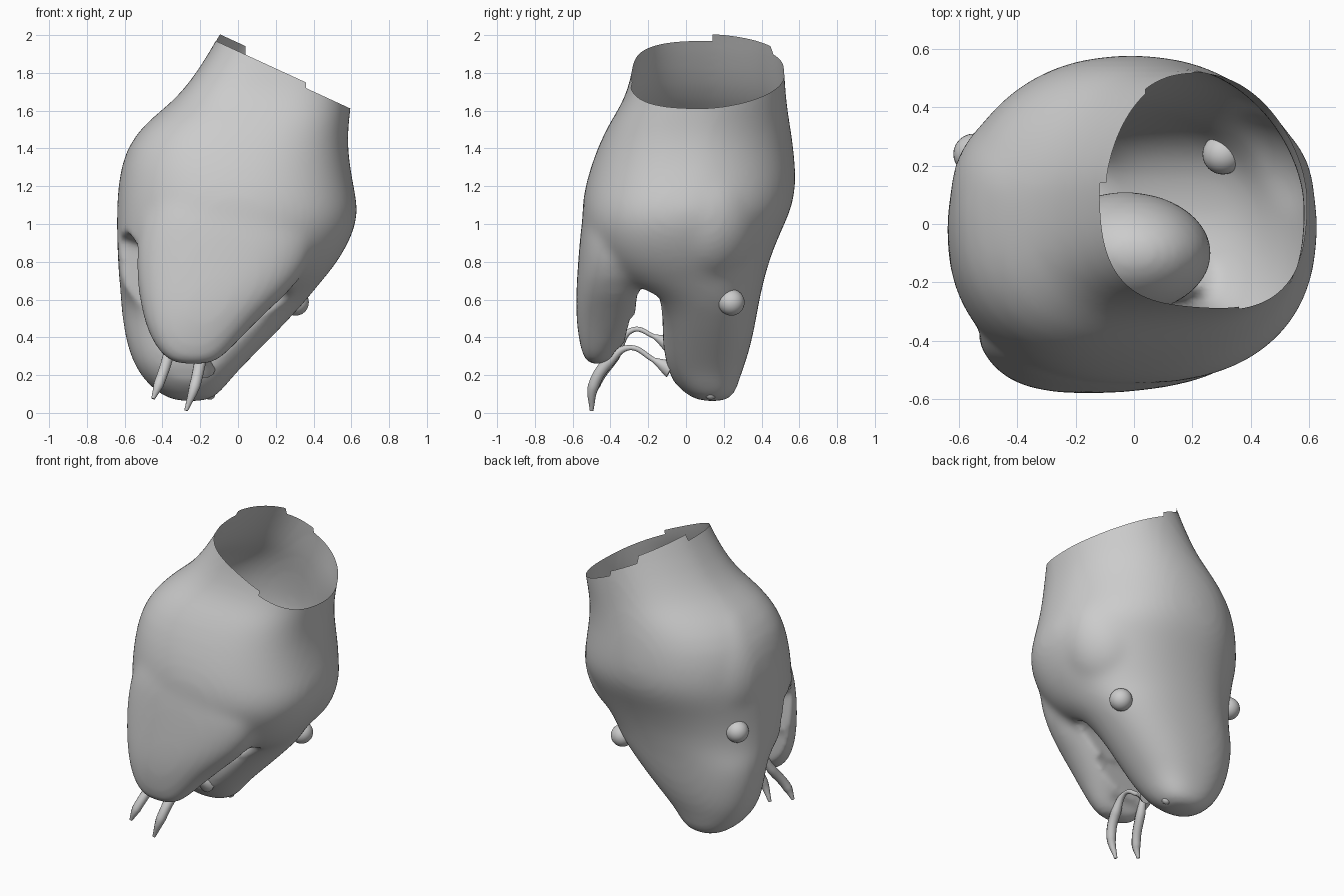
import bpy, bmesh
from math import cos, sin, pi
from mathutils import Vector, Matrix

if "Cube" in bpy.data.objects:
    bpy.data.objects.remove(bpy.data.objects["Cube"])

grey = bpy.data.materials.new("plain_grey")
grey.use_nodes = True
grey.diffuse_color = (0.6, 0.6, 0.6, 1)
grey.node_tree.nodes["Principled BSDF"].inputs["Base Color"].default_value = (0.6, 0.6, 0.6, 1)


def add_object(name, data):
    ob = bpy.data.objects.new(name, data)
    bpy.context.collection.objects.link(ob)
    return ob


def mesh_object(name, bm):
    bmesh.ops.recalc_face_normals(bm, faces=bm.faces[:])
    me = bpy.data.meshes.new(name)
    bm.to_mesh(me)
    bm.free()
    me.materials.append(grey)
    return add_object(name, me)


def bake(ob):
    """Replace an object by its evaluated mesh, without modifiers."""
    bpy.context.view_layer.update()
    dg = bpy.context.evaluated_depsgraph_get()
    me = bpy.data.meshes.new_from_object(ob.evaluated_get(dg))
    name = ob.name
    bpy.data.objects.remove(ob)
    if not me.materials:
        me.materials.append(grey)
    me.shade_smooth()
    return add_object(name, me)


def skin(bm, rings):
    """Closed loft through rings of equal point count."""
    loops = [[bm.verts.new(p) for p in ring] for ring in rings]
    n = len(loops[0])
    for a, b in zip(loops, loops[1:]):
        for i in range(n):
            j = (i + 1) % n
            bm.faces.new((a[i], a[j], b[j], b[i]))
    bm.faces.new(loops[0])
    bm.faces.new(loops[-1])


def ramp(v, low, high):
    return min(max((v - low) / (high - low), 0), 1)


def oval(z, x0, x1, y0, y1, n=32):
    """Level section: squarer at the front, more ridged at the back with height."""
    def sp(v, power):
        return abs(v) ** power * (1 if v > 0 else -1)
    front = .84 - .12 * ramp(z, 1.2, 1.6)
    back = .85 + .42 * ramp(z, .6, 1.7)
    ring = []
    for i in range(n):
        c, s = cos(2 * pi * i / n), sin(2 * pi * i / n)
        ring.append(((x0 + x1) / 2 + (x1 - x0) / 2 * sp(c, front if s < 0 else .88),
                     (y0 + y1) / 2 + (y1 - y0) / 2 * sp(s, back if s > 0 else front), z))
    return ring


def add_ball(bm, loc, size, tilt=0):
    m = (Matrix.Translation(loc) @ Matrix.Rotation(tilt, 4, 'Y')
         @ Matrix.Diagonal((*size, 1)))
    bmesh.ops.create_uvsphere(bm, u_segments=32, v_segments=16, radius=1, matrix=m)


def ball(name, loc, size, tilt=0):
    bm = bmesh.new()
    add_ball(bm, loc, size, tilt)
    ob = mesh_object(name, bm)
    ob.data.shade_smooth()
    return ob


# Head: upper skull with neck, then lower jaw (z, x range, y range)
skull = [
    (.055, -.34, -.15, .06, .23), (.12, -.45, -.08, -.03, .27),
    (.2, -.52, -.02, -.1, .29), (.3, -.575, .08, -.14, .33),
    (.45, -.61, .23, -.16, .365), (.6, -.625, .37, -.2, .39),
    (.68, -.63, .43, -.4, .41), (.8, -.64, .535, -.5, .44),
    (.95, -.645, .615, -.55, .5),
    (1.07, -.645, .645, -.555, .56), (1.2, -.64, .615, -.54, .59),
    (1.4, -.605, .58, -.475, .575), (1.55, -.48, .59, -.4, .55),
    (1.65, -.34, .605, -.33, .535), (1.8, -.22, .61, -.285, .525),
    (2.0, -.1, .62, -.26, .51), (2.25, .03, .64, -.25, .5)]
jaw = [
    (.25, -.33, -.14, -.52, -.42), (.3, -.41, -.07, -.55, -.38),
    (.42, -.48, .04, -.575, -.27), (.55, -.515, .17, -.585, -.2),
    (.7, -.54, .34, -.58, -.15), (.9, -.55, .44, -.565, -.1),
    (1.1, -.5, .4, -.545, -.1), (1.3, -.4, .35, -.48, 0)]
bm = bmesh.new()
skin(bm, [oval(*r) for r in skull])
skin(bm, [oval(*r) for r in jaw])
# Broad cheek bulges
add_ball(bm, (-.28, .1, 1.2), (.35, .34, .45), .2)
add_ball(bm, (.3, .1, 1.05), (.32, .31, .38), .2)
head = mesh_object("head_skin", bm)

# Mouth cutter: gape profile (y, z, rise, slide), higher and wider on the -x side
gape = [(-.235, .58, 1, 1), (-.19, .66, 1, .5), (-.155, .61, 1, 0),
        (-.13, .5, .5, 0), (-.12, .36, 0, 0), (-.1, .25, 0, 0),
        (-.06, .15, 0, 0), (.02, -.2, 0, 0), (-.7, -.2, 0, 0),
        (-.44, .25, 0, 0), (-.35, .34, 0, .3), (-.27, .46, .5, .7)]
bm = bmesh.new()
skin(bm, [[(x, y - s * .15 * (.3 - x), z + k * .34 * (.3 - x)) for y, z, k, s in gape]
          for x in (-.8, .8)])
gape_cutter = mesh_object("gape_cutter", bm)
throat_cutter = ball("throat_cutter", (-.03, -.1, .82), (.29, .21, .35), .3)

# Blend the solids into one skin and hollow the mouth
sub = head.modifiers.new("round", 'SUBSURF')
sub.levels = sub.render_levels = 1


def voxel():
    mod = head.modifiers.new("voxel", 'REMESH')
    mod.mode = 'VOXEL'
    mod.voxel_size = 0.018


voxel()
blend = head.modifiers.new("blend", 'SMOOTH')
blend.factor = 0.5
blend.iterations = 22
for cutter in (gape_cutter, throat_cutter):
    cutter.hide_render = True
    cut = head.modifiers.new("cut", 'BOOLEAN')
    cut.operation = 'DIFFERENCE'
    cut.solver = 'EXACT'
    cut.object = cutter
voxel()
soft = head.modifiers.new("soften", 'SMOOTH')
soft.factor = 0.5
soft.iterations = 8
head = bake(head)
for cutter in (gape_cutter, throat_cutter):
    bpy.data.objects.remove(cutter)

# Open neck with a slanted, stepped rim
SLOPE = .46
HIGH, MID, LOW = 1.96, 1.915, 1.885
bm = bmesh.new()
bm.from_mesh(head.data)
cuts = [((0, 0, h), (SLOPE, 0, 1)) for h in (HIGH, MID, LOW)]
cuts += [((0, .14, 0), (0, 1, 0)), ((.04, 0, 0), (1, 0, 0)),
         ((.2, 0, 0), (1, 0, 0)), ((.36, 0, 0), (1, 0, 0))]
for co, no in cuts:
    near = [f for f in bm.faces if f.calc_center_median().z > 1.5]
    geom = set(near)
    for f in near:
        geom.update(f.edges)
        geom.update(f.verts)
    bmesh.ops.bisect_plane(bm, geom=list(geom), plane_co=co,
                           plane_no=Vector(no).normalized(), dist=1e-5)


def rim_height(c):
    if c.y > .14:
        return HIGH if c.x < .04 else MID if c.x < .2 else LOW
    return MID if c.x < .36 else LOW


gone = []
for f in bm.faces:
    c = f.calc_center_median()
    if c.z > 1.4 and c.z + SLOPE * c.x > rim_height(c):
        gone.append(f)
bmesh.ops.delete(bm, geom=gone, context='FACES')
bm.to_mesh(head.data)
bm.free()
head.data.shade_smooth()

# Eyes and nostril
ball("left_eye", (.305, .24, .585), (.07, .07, .07))
ball("right_eye", (-.55, .24, .84), (.07, .07, .07))
ball("nostril", (-.15, .13, .1), (.03, .03, .03))


# Fangs: thin roots from the palate, thickening and bending down past the jaw tip
def fang(name, points):
    cu = bpy.data.curves.new(name, 'CURVE')
    cu.dimensions = '3D'
    cu.bevel_depth = 1
    cu.bevel_resolution = 3
    cu.use_fill_caps = True
    sp = cu.splines.new('BEZIER')
    sp.bezier_points.add(len(points) - 1)
    for bp, (x, y, z, r) in zip(sp.bezier_points, points):
        bp.co = (x, y, z)
        bp.radius = r
        bp.handle_left_type = bp.handle_right_type = 'AUTO'
    bake(add_object(name, cu))


fang("right_fang", [(-.33, -.08, .36, .05), (-.335, -.17, .405, .012),
                    (-.345, -.28, .44, .014), (-.37, -.38, .3, .03),
                    (-.42, -.48, .15, .028), (-.45, -.495, .075, .01)])
fang("left_fang", [(-.17, -.08, .23, .05), (-.175, -.17, .28, .014),
                   (-.18, -.3, .345, .014), (-.2, -.41, .27, .032),
                   (-.23, -.49, .14, .03), (-.275, -.5, .012, .01)])
